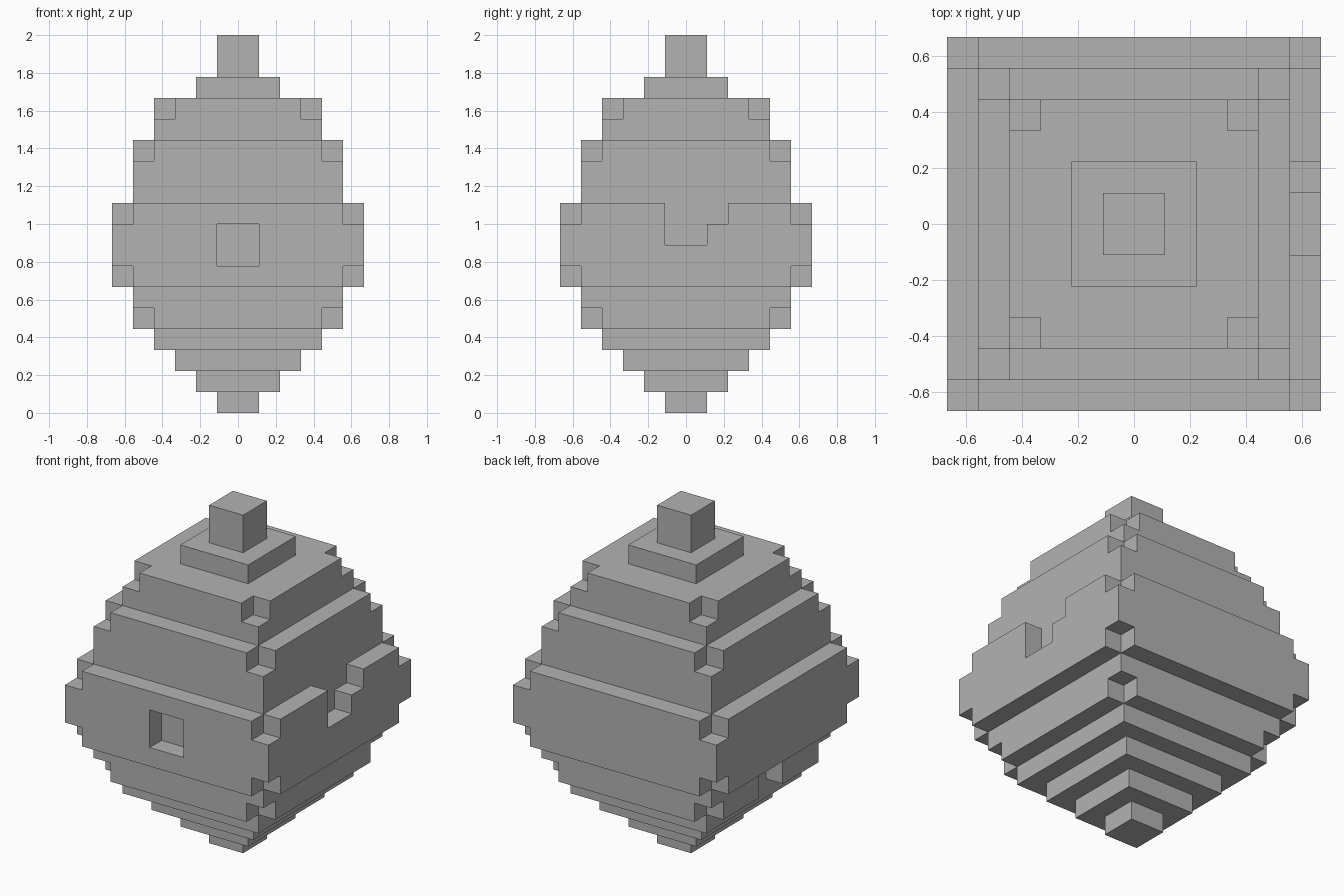
import bpy
import bmesh
from mathutils import Vector
from itertools import product

old = bpy.data.objects.get("Cube")
if old:
    bpy.data.objects.remove(old, do_unlink=True)

U = 1 / 9  # edge length of one block

grey = bpy.data.materials.new("plain grey")
grey.use_nodes = True
colour = (0.45, 0.45, 0.45, 1)
grey.diffuse_color = colour
grey.node_tree.nodes["Principled BSDF"].inputs["Base Color"].default_value = colour

# Square tiers: name, half width, bottom, top, rows with missing corner blocks
TIERS = [
    ("foot", 1, 0, 1, ()),
    ("lower_step_small", 2, 1, 2, ()),
    ("lower_step_middle", 3, 2, 3, ()),
    ("lower_step_large", 4, 3, 4, ()),
    ("lower_body", 5, 4, 6, (4,)),
    ("belly", 6, 6, 10, (6, 9)),
    ("upper_body", 5, 10, 13, (12,)),
    ("shoulder", 4, 13, 15, (14,)),
    ("cap", 2, 15, 16, ()),
    ("stem", 1, 16, 18, ()),
]


def box(x0, x1, y0, y1, z0, z1):
    return set(product(range(x0, x1), range(y0, y1), range(z0, z1)))


# Recesses one block deep: front window, chipped right rim, low left chip
RECESSES = (box(-1, 1, -6, -5, 7, 9) | box(5, 6, -1, 1, 8, 10)
            | box(5, 6, 1, 2, 9, 10) | box(-5, -4, -1, 1, 4, 6))


def tier_blocks(half, z0, z1, notched):
    blocks = box(-half, half, -half, half, z0, z1)
    corners = set(product((-half, half - 1), (-half, half - 1), notched))
    return blocks - corners - RECESSES


parts = {name: tier_blocks(*spec) for name, *spec in TIERS}
solid = set().union(*parts.values())


def build_part(name, blocks):
    """Make the outer skin of the blocks, merged into large flat faces."""
    bm = bmesh.new()
    for block in blocks:
        for axis, side in product(range(3), (-1, 1)):
            normal = Vector((0, 0, 0))
            normal[axis] = side
            neighbour = tuple(int(c + n) for c, n in zip(block, normal))
            if neighbour in solid:
                continue
            u = Vector((0, 0, 0))
            u[(axis + 1) % 3] = 0.5
            v = normal.cross(u)
            middle = Vector(block) + Vector((0.5, 0.5, 0.5)) + normal / 2
            ring = (-u - v, u - v, u + v, v - u)
            bm.faces.new([bm.verts.new((middle + r) * U) for r in ring])
    bmesh.ops.remove_doubles(bm, verts=bm.verts, dist=U / 100)
    bmesh.ops.dissolve_limit(bm, angle_limit=0.01, verts=bm.verts, edges=bm.edges)
    mesh = bpy.data.meshes.new(name)
    bm.to_mesh(mesh)
    bm.free()
    mesh.materials.append(grey)
    bpy.context.collection.objects.link(bpy.data.objects.new(name, mesh))


for part_name, part_blocks in parts.items():
    build_part(part_name, part_blocks)
